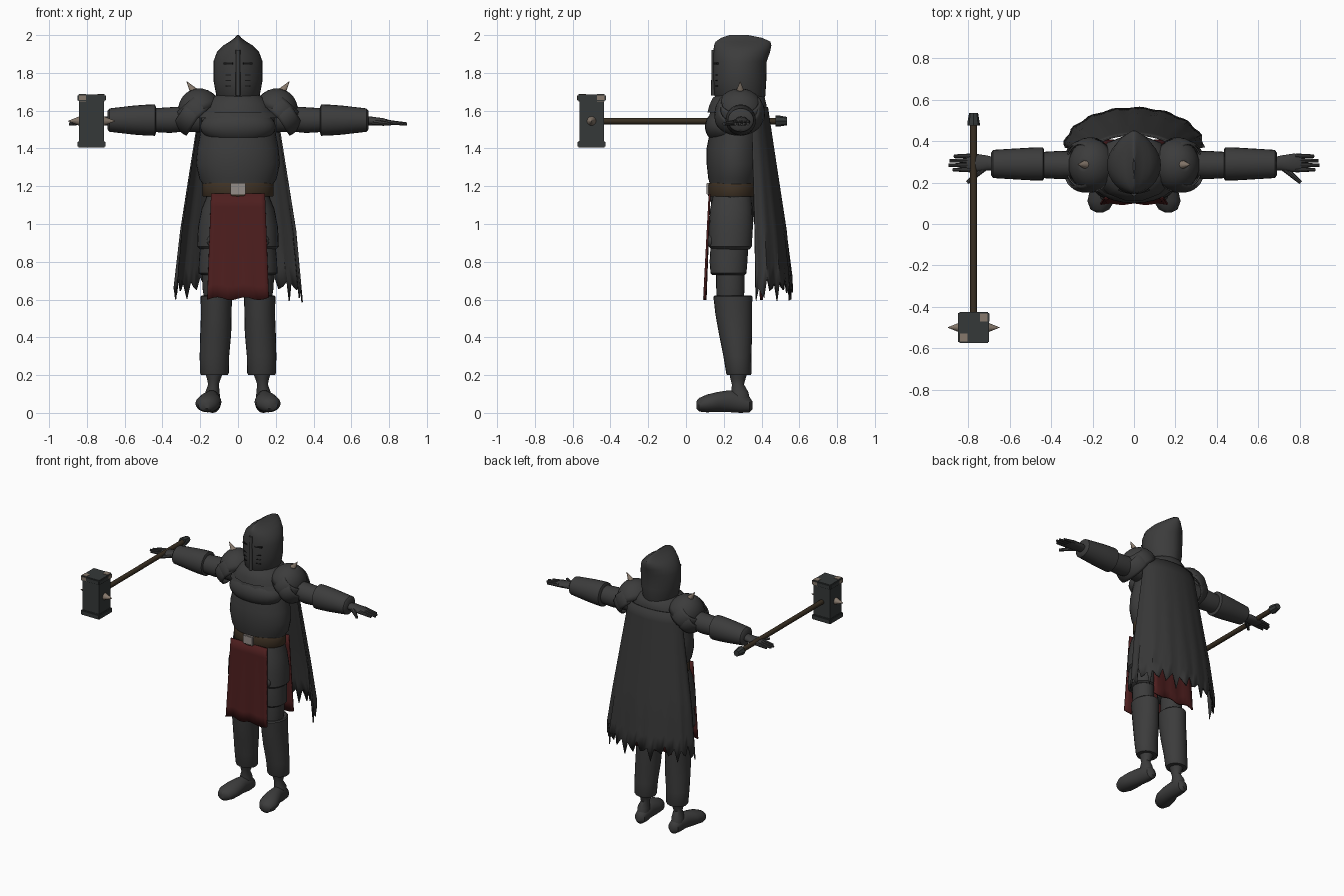
import bpy, bmesh, math, random
from mathutils import Vector, Matrix

default = bpy.data.objects.get("Cube")
if default:
    bpy.data.objects.remove(default, do_unlink=True)
random.seed(4)


def material(name, rgb):
    m = bpy.data.materials.new(name)
    m.use_nodes = True
    m.diffuse_color = (*rgb, 1)
    m.node_tree.nodes["Principled BSDF"].inputs["Base Color"].default_value = (*rgb, 1)
    return m


STEEL = material("dark steel", (.045, .045, .045))
CLOTH = material("cape grey", (.038, .038, .038))
HEAD = material("hammer iron", (.035, .04, .04))
RED = material("dark red cloth", (.075, .013, .013))
LEATHER = material("brown leather", (.05, .032, .018))
WOOD = material("dark wood", (.04, .028, .016))
BONE = material("dull bone", (.24, .19, .15))
BUCKLE = material("pale metal", (.3, .27, .25))
BLACK = material("slit black", (.008, .008, .008))


def finish(name, bm, mat, mirror=False, solid=0, angle=40):
    """Turn a bmesh into a shaded object, optionally thickened and mirrored over x."""
    bmesh.ops.recalc_face_normals(bm, faces=bm.faces)
    mesh = bpy.data.meshes.new(name)
    bm.to_mesh(mesh)
    bm.free()
    mesh.materials.append(mat)
    ob = bpy.data.objects.new(name, mesh)
    bpy.context.collection.objects.link(ob)
    bpy.ops.object.select_all(action="DESELECT")
    ob.select_set(True)
    bpy.context.view_layer.objects.active = ob
    bpy.ops.object.shade_smooth_by_angle(angle=math.radians(angle))
    if solid:
        mod = ob.modifiers.new("thickness", "SOLIDIFY")
        mod.thickness = solid
        mod.offset = 0
    if mirror:
        ob.modifiers.new("mirror", "MIRROR")
    return ob


def skin(bm, rings, closed=True, caps=True):
    """Bridge successive rows of points with quads."""
    rows = [[bm.verts.new(p) for p in ring] for ring in rings]
    for a, b in zip(rows, rows[1:]):
        count = len(a)
        for i in range(count if closed else count - 1):
            j = (i + 1) % count
            bm.faces.new((a[i], a[j], b[j], b[i]))
    if caps and closed:
        bm.faces.new(rows[0])
        bm.faces.new(rows[-1])


def loft(name, axis, rings, mat, mirror=False, sides=24, pinch=1, power=1):
    """Rings are (position, centre u, centre v, radius u, radius v) along an axis."""
    order = {"x": (2, 0, 1), "y": (0, 2, 1), "z": (0, 1, 2)}[axis]
    bm = bmesh.new()
    points = []
    for pos, cu, cv, ru, rv in rings:
        row = []
        for i in range(sides):
            a = math.tau * i / sides
            c, s = math.cos(a), math.sin(a)
            u = cu + ru * math.copysign(abs(c) ** pinch, c)
            v = cv + rv * math.copysign(abs(s) ** power, s)
            local = (u, v, pos)
            row.append([local[k] for k in order])
        points.append(row)
    skin(bm, points)
    return finish(name, bm, mat, mirror)


def ball(name, centre, size, mat, mirror=False):
    bm = bmesh.new()
    bmesh.ops.create_uvsphere(bm, u_segments=24, v_segments=14, radius=1)
    bmesh.ops.transform(bm, matrix=Matrix.Translation(centre) @ Matrix.Diagonal((*size, 1)), verts=bm.verts)
    return finish(name, bm, mat, mirror)


def box(name, centre, size, mat, turn=0, bevel=0, mirror=False):
    bm = bmesh.new()
    bmesh.ops.create_cube(bm, size=1)
    move = Matrix.Translation(centre) @ Matrix.Rotation(turn, 4, "Z") @ Matrix.Diagonal((*size, 1))
    bmesh.ops.transform(bm, matrix=move, verts=bm.verts)
    if bevel:
        bmesh.ops.bevel(bm, geom=bm.edges[:], offset=bevel, segments=2, affect="EDGES")
    return finish(name, bm, mat, mirror)


def rod(name, start, end, r1, r2, mat, mirror=False, sides=12):
    a, b = Vector(start), Vector(end)
    bm = bmesh.new()
    bmesh.ops.create_cone(bm, cap_ends=True, segments=sides, radius1=r1, radius2=r2, depth=(b - a).length)
    move = Matrix.Translation((a + b) / 2) @ (b - a).to_track_quat("Z", "Y").to_matrix().to_4x4()
    bmesh.ops.transform(bm, matrix=move, verts=bm.verts)
    return finish(name, bm, mat, mirror)


def shell(name, centre, size, low, high, tilt):
    """Curved armour plate: a band of a tilted ellipsoid, between two polar angles."""
    bm = bmesh.new()
    rings = []
    for k in range(7):
        p = math.radians(low + (high - low) * k / 6)
        rings.append([(math.sin(p) * math.cos(a), math.sin(p) * math.sin(a), math.cos(p))
                      for a in (math.tau * i / 28 for i in range(28))])
    skin(bm, rings, caps=False)
    move = Matrix.Translation(centre) @ Matrix.Rotation(math.radians(tilt), 4, "Y") @ Matrix.Diagonal((*size, 1))
    bmesh.ops.transform(bm, matrix=move, verts=bm.verts)
    return finish(name, bm, STEEL, True, solid=.008)


def sheet(name, columns, rows, place, mat, solid):
    """Cloth from place(u, t), with u across from -1 to 1 and t down from 0 to 1."""
    bm = bmesh.new()
    skin(bm, [[place(2 * i / columns - 1, k / rows) for i in range(columns + 1)]
              for k in range(rows + 1)], closed=False)
    return finish(name, bm, mat, solid=solid)


# Helmet with a pinched crest, visor ridge and slits
loft("helmet", "z", [
    (1.62, 0, .3, .09, .1), (1.68, 0, .285, .115, .135), (1.76, 0, .285, .13, .14),
    (1.86, 0, .285, .13, .142), (1.91, 0, .295, .112, .15), (1.945, 0, .3, .078, .152),
    (1.965, 0, .302, .045, .145), (1.985, 0, .295, .018, .11), (2, 0, .28, .004, .05)],
    STEEL, sides=32, pinch=1.15)
rod("visor_ridge", (0, .145, 1.68), (0, .147, 1.92), .012, .012, STEEL)
box("eye_slit", (.05, .16, 1.85), (.05, .014, .009), BLACK, turn=.3, mirror=True)
for k in range(3):
    box("breathing_slit", (.05, .163, 1.79 - k * .03), (.03, .012, .005), BLACK, turn=.3, mirror=True)

# Torso, breastplate and neck guard
loft("torso", "z", [
    (1.12, 0, .25, .165, .115), (1.2, 0, .25, .18, .12), (1.24, 0, .255, .205, .137),
    (1.32, 0, .255, .222, .146), (1.4, 0, .255, .215, .146), (1.48, 0, .265, .2, .14),
    (1.58, 0, .27, .19, .13), (1.66, 0, .28, .12, .11)], STEEL, sides=32)
ball("breastplate", (0, .205, 1.515), (.2, .105, .095), STEEL)
loft("upper_mantle", "z", [(1.59, 0, .27, .2, .16), (1.63, 0, .275, .185, .155),
                           (1.67, 0, .28, .14, .14), (1.69, 0, .285, .1, .1)], STEEL, sides=14)
loft("lower_mantle", "z", [(1.56, 0, .265, .225, .15), (1.61, 0, .27, .19, .14)], STEEL, sides=14)

# Belt and buckle
loft("belt", "z", [(1.145, 0, .25, .183, .13), (1.15, 0, .25, .187, .133),
                   (1.21, 0, .25, .187, .133), (1.218, 0, .25, .183, .13)], LEATHER, sides=32)
box("buckle", (0, .118, 1.187), (.08, .02, .062), BUCKLE, bevel=.004)


# Front and rear tabards, torn cape
def tabard(y_top, y_bottom):
    def place(u, t):
        wide = .143 + .02 * t
        return (u * wide, y_top + (y_bottom - y_top) * t + .004 * math.cos(u * 9) * t,
                1.16 - .555 * t + .008 * t * math.sin(u * 7))
    return place


sheet("front_tabard", 12, 8, tabard(.125, .1), RED, .01)
sheet("rear_tabard", 12, 8, tabard(.375, .4), RED, .01)

COLUMNS = 40
tears = [.03 + .13 * abs((i * 5 % 8) / 4 - 1) * random.uniform(.6, 1) for i in range(COLUMNS + 1)]


def cape_point(u, t):
    a = u * math.pi / 2
    fold = 1 + .018 * t * math.sin(u * 26)
    wide, deep = .2 + .135 * t, .085 + .105 * t
    torn = tears[round((u + 1) * COLUMNS / 2)] + (.03 if abs(u) > .8 else 0)
    return (math.sin(a) * wide * fold, .345 + .025 * t + math.cos(a) * deep * fold,
            1.62 - t * .87 - torn * max(0, t - .75) * 4)


sheet("cape", COLUMNS, 12, cape_point, CLOTH, .008)

# Shoulder plates with bone spikes
shell("shoulder_dome", (.2, .285, 1.595), (.112, .125, .12), 1, 88, 22)
shell("shoulder_plate_upper", (.21, .285, 1.585), (.112, .13, .125), 50, 98, 42)
shell("shoulder_plate_lower", (.235, .28, 1.565), (.1, .125, .115), 52, 100, 58)
rod("shoulder_spike", (.225, .287, 1.69), (.272, .287, 1.755), .027, .001, BONE, True)

# Arms, bracers and hands
loft("upper_arm", "x", [(.2, .285, 1.56, .07, .075), (.3, .285, 1.555, .065, .067),
                        (.36, .285, 1.55, .068, .068), (.46, .285, 1.55, .062, .062)], STEEL, True)
loft("bracer", "x", [(.435, .29, 1.55, .07, .07), (.44, .29, 1.55, .08, .083), (.48, .29, 1.55, .08, .082),
                     (.55, .29, 1.55, .076, .077), (.68, .29, 1.55, .068, .062),
                     (.69, .29, 1.55, .055, .05)], STEEL, True)
loft("palm", "x", [(.67, .29, 1.545, .03, .024), (.71, .295, 1.545, .036, .023),
                   (.77, .295, 1.54, .045, .02), (.81, .295, 1.535, .042, .013)], STEEL, True, sides=16)
for k, tip in enumerate((.875, .895, .89, .87)):
    y = .262 + k * .022
    rod("finger", (.78, y, 1.54), (tip, y, 1.53), .013, .008, STEEL, True, sides=8)
rod("thumb", (.72, .275, 1.54), (.805, .2, 1.53), .017, .009, STEEL, True, sides=8)

# Legs
loft("pelvis", "z", [(.93, 0, .245, .1, .09), (1, 0, .245, .15, .11), (1.15, 0, .25, .168, .12)], STEEL)
loft("thigh_plate", "z", [(.865, .12, .235, .08, .1), (.88, .122, .235, .094, .113),
                          (.98, .12, .238, .092, .116), (1.08, .105, .24, .088, .112),
                          (1.16, .09, .245, .07, .1)], STEEL, True)
loft("knee_plate", "z", [(.73, .125, .225, .07, .085), (.74, .125, .225, .084, .095),
                         (.8, .125, .225, .082, .1), (.88, .12, .23, .08, .1)], STEEL, True)
ball("knee_knob", (.13, .135, .91), (.035, .025, .035), STEEL, True)
loft("lower_thigh", "z", [(.58, .115, .235, .06, .07), (.66, .12, .235, .068, .075),
                          (.76, .12, .235, .068, .075)], STEEL, True)
loft("greave", "z", [(.2, .125, .28, .07, .063), (.21, .125, .28, .076, .067), (.3, .125, .272, .078, .074),
                     (.42, .118, .262, .082, .088), (.52, .115, .253, .081, .097),
                     (.615, .115, .248, .083, .103), (.622, .115, .248, .076, .096)], STEEL, True)
loft("ankle", "z", [(.06, .135, .29, .04, .05), (.11, .135, .285, .038, .045), (.15, .13, .275, .028, .032),
                    (.18, .128, .275, .036, .04), (.22, .126, .278, .05, .05)], STEEL, True)
loft("foot", "y", [(.055, .165, .042, .015, .02), (.07, .165, .043, .045, .036), (.11, .16, .05, .065, .047),
                   (.17, .15, .058, .062, .053), (.23, .14, .062, .046, .058), (.29, .135, .055, .045, .055),
                   (.335, .133, .045, .038, .042), (.352, .132, .04, .015, .02)], STEEL, True)

# War hammer held by the right hand
HX, HY, HZ = -.775, -.5, 1.545
box("hammer_block", (HX, HY, HZ), (.132, .13, .24), HEAD)
for s in (-1, 1):
    box("hammer_flange", (HX, HY, HZ + s * .123), (.148, .148, .036), HEAD, bevel=.005)
    box("flange_corner", (HX + s * .049, HY + s * .049, HZ + .124), (.054, .054, .04), BONE, bevel=.008)
    rod("hammer_spike", (HX + s * .06, HY, HZ), (HX + s * .125, HY, HZ), .027, .001, BONE)
rod("hammer_shaft", (HX, HY, HZ), (HX, .49, HZ), .017, .017, WOOD)
rod("shaft_collar", (HX, .475, HZ), (HX, .488, HZ), .03, .03, HEAD, sides=8)
rod("shaft_pommel", (HX, .488, HZ), (HX, .535, HZ), .03, .022, HEAD, sides=8)
